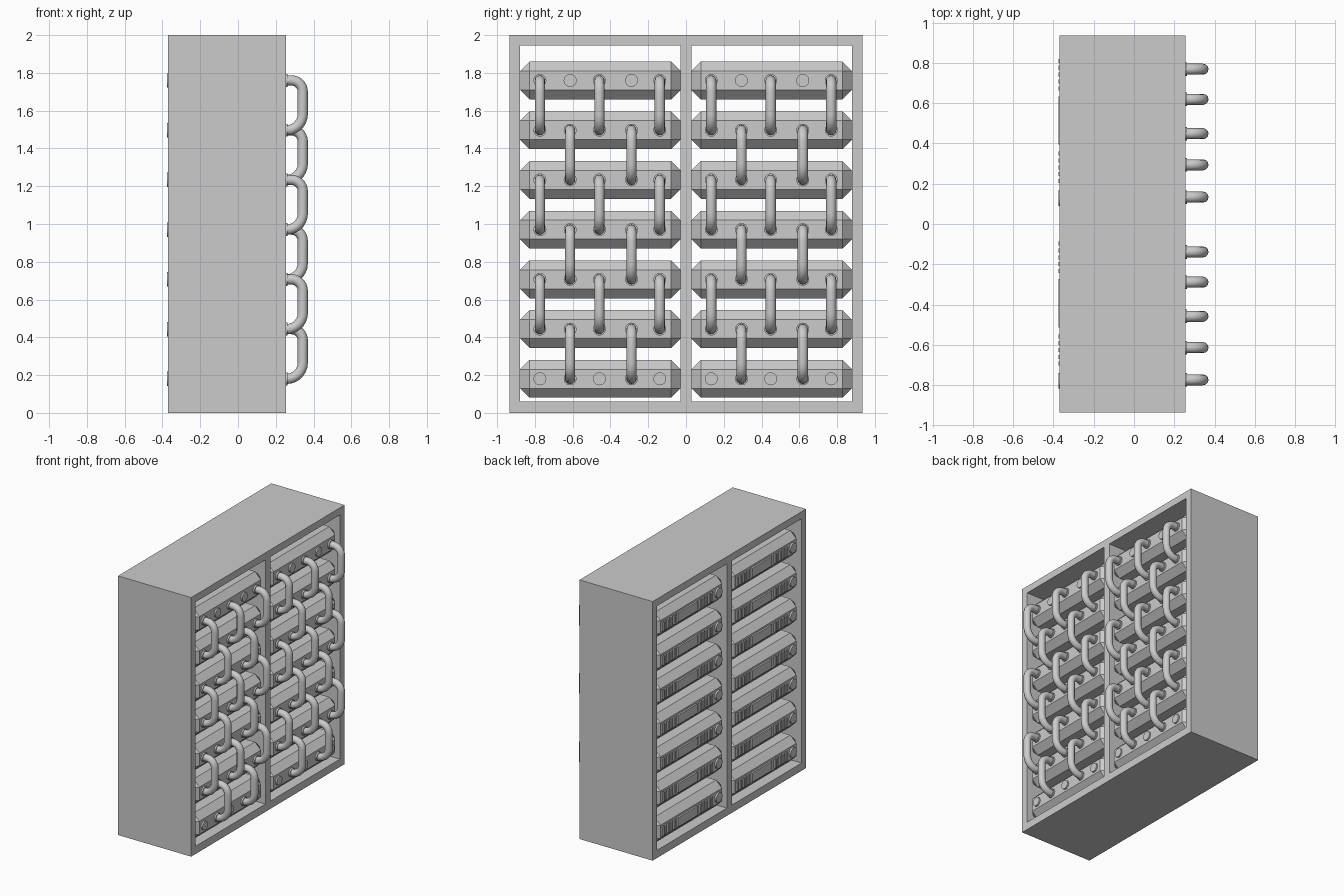
import bpy, bmesh, math
from mathutils import Matrix

if "Cube" in bpy.data.objects:
    bpy.data.objects.remove(bpy.data.objects["Cube"])

X_BACK, X_FRONT = -0.37, 0.255
COLUMNS = (-0.4535, 0.4535)
ROWS = [1.76 - 0.2633 * i for i in range(7)]
TERMINALS = (-0.32, -0.16, -0.005, 0.165, 0.315)   # y offsets in a module


def finish(bm, name, smooth=False):
    bmesh.ops.recalc_face_normals(bm, faces=bm.faces)
    me = bpy.data.meshes.new(name)
    bm.to_mesh(me)
    bm.free()
    ob = bpy.data.objects.new(name, me)
    bpy.context.collection.objects.link(ob)
    if smooth:
        bpy.ops.object.select_all(action='DESELECT')
        ob.select_set(True)
        bpy.context.view_layer.objects.active = ob
        bpy.ops.object.shade_smooth_by_angle(angle=math.radians(40))
    return ob


def box(bm, x0, x1, y0, y1, z0, z1, bevel=0):
    m = Matrix.Translation(((x0 + x1) / 2, (y0 + y1) / 2, (z0 + z1) / 2)) @ \
        Matrix.Diagonal((x1 - x0, y1 - y0, z1 - z0, 1))
    verts = bmesh.ops.create_cube(bm, size=1, matrix=m)["verts"]
    if bevel:
        edges = list({e for v in verts for e in v.link_edges})
        bmesh.ops.bevel(bm, geom=edges, offset=bevel, segments=1,
                        affect='EDGES', clamp_overlap=True)


def disc(bm, x0, x1, y, z, r):
    m = Matrix.Translation(((x0 + x1) / 2, y, z)) @ Matrix.Rotation(math.pi / 2, 4, 'Y')
    bmesh.ops.create_cone(bm, cap_ends=True, segments=20, radius1=r, radius2=r,
                          depth=x1 - x0, matrix=m)


# Frame: grid of cells with two openings, extruded through the depth
ys = (-0.935, -0.88, -0.03, 0.03, 0.88, 0.935)
zs = (0, 0.06, 1.945, 2)
bm = bmesh.new()
grid = [[bm.verts.new((X_BACK, y, z)) for z in zs] for y in ys]
for i in range(5):
    for j in range(3):
        if not (j == 1 and i in (1, 3)):
            bm.faces.new((grid[i][j], grid[i + 1][j], grid[i + 1][j + 1], grid[i][j + 1]))
ext = bmesh.ops.extrude_face_region(bm, geom=bm.faces[:], use_keep_orig=True)
bmesh.ops.translate(bm, vec=(X_FRONT - X_BACK, 0, 0),
                    verts=[g for g in ext["geom"] if isinstance(g, bmesh.types.BMVert)])
finish(bm, "frame")

# Modules: chamfered blocks
bm = bmesh.new()
for c in COLUMNS:
    for z in ROWS:
        box(bm, -0.362, 0.25, c - 0.425, c + 0.425, z - 0.1, z + 0.1, 0.05)
finish(bm, "battery_modules")

# Round terminals on the front faces
bm = bmesh.new()
for c in COLUMNS:
    for z in ROWS:
        for t in TERMINALS:
            disc(bm, 0.24, 0.262, c + t, z, 0.034)
finish(bm, "terminals", True)

# Raised details on the rear faces: round port, vent bars, long panel, vent bars
bm = bmesh.new()
for c in COLUMNS:
    for z in ROWS:
        disc(bm, -0.375, -0.355, c - 0.325, z, 0.038)
finish(bm, "rear_ports", True)

bm = bmesh.new()
for c in COLUMNS:
    for z in ROWS:
        box(bm, -0.375, -0.355, c - 0.06, c + 0.18, z - 0.036, z + 0.036)
        for start in (-0.25, 0.21):
            for k in range(5):
                y = c + start + k * 0.034
                box(bm, -0.375, -0.355, y, y + 0.02, z - 0.036, z + 0.036)
finish(bm, "rear_panels")


# Jumper cables: one tube path per link, alternating three and two per row
def cable_path(y, z_top, z_low, x_out=0.343, r_top=0.06, r_low=0.085):
    pts = [(0.245, y, z_top)]
    for k in range(8):
        a = math.pi / 2 * (1 - k / 7)
        pts.append((x_out - r_top + r_top * math.cos(a), y, z_top - r_top + r_top * math.sin(a)))
    for k in range(8):
        a = -math.pi / 2 * k / 7
        pts.append((x_out - r_low + r_low * math.cos(a), y, z_low + r_low + r_low * math.sin(a)))
    pts.append((0.245, y, z_low))
    return pts


cu = bpy.data.curves.new("cables", 'CURVE')
cu.dimensions = '3D'
cu.bevel_depth = 0.027
cu.bevel_resolution = 4
cu.use_fill_caps = True
for c in COLUMNS:
    for i in range(6):
        for t in TERMINALS[i % 2::2]:
            pts = cable_path(c + t, ROWS[i], ROWS[i + 1])
            sp = cu.splines.new('POLY')
            sp.points.add(len(pts) - 1)
            for p, co in zip(sp.points, pts):
                p.co = (*co, 1)
cables = bpy.data.objects.new("cables", cu)
bpy.context.collection.objects.link(cables)
bpy.ops.object.select_all(action='DESELECT')
cables.select_set(True)
bpy.context.view_layer.objects.active = cables
bpy.ops.object.convert(target='MESH')
bpy.ops.object.shade_smooth_by_angle(angle=math.radians(50))
